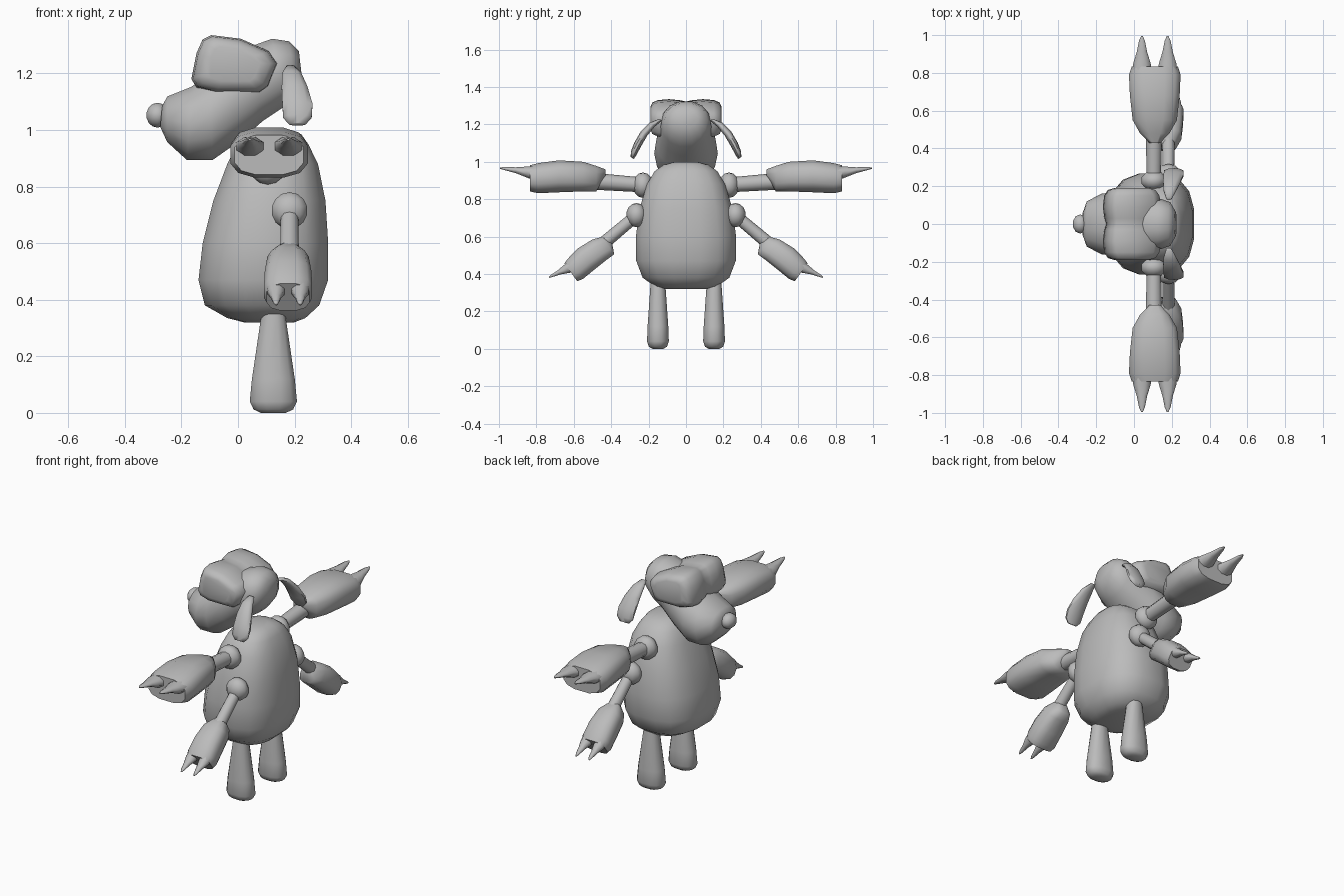
import bpy, bmesh, math
from mathutils import Vector, Matrix

if "Cube" in bpy.data.objects:
    bpy.data.objects.remove(bpy.data.objects["Cube"])

grey = bpy.data.materials.new("soft_grey")
grey.diffuse_color = (0.5, 0.5, 0.5, 1)
grey.use_nodes = True
grey.node_tree.nodes["Principled BSDF"].inputs["Base Color"].default_value = grey.diffuse_color


def finish(name, bm, angle=60):
    bmesh.ops.recalc_face_normals(bm, faces=bm.faces)
    me = bpy.data.meshes.new(name)
    bm.to_mesh(me)
    bm.free()
    me.materials.append(grey)
    ob = bpy.data.objects.new(name, me)
    bpy.context.collection.objects.link(ob)
    bpy.ops.object.select_all(action='DESELECT')
    ob.select_set(True)
    bpy.context.view_layer.objects.active = ob
    bpy.ops.object.shade_smooth_by_angle(angle=math.radians(angle))
    return ob


def ring(c, a, b, n=12, p=2.0):
    """Superellipse loop around c with half axes a and b."""
    c, a, b = Vector(c), Vector(a), Vector(b)
    pts = []
    for i in range(n):
        t = 2 * math.pi * (i + 0.5) / n
        u, v = math.cos(t), math.sin(t)
        pts.append(c + a * math.copysign(abs(u) ** (2 / p), u)
                   + b * math.copysign(abs(v) ** (2 / p), v))
    return pts


def loft(bm, rings):
    loops = [[bm.verts.new(q) for q in r] for r in rings]
    n = len(loops[0])
    for l0, l1 in zip(loops, loops[1:]):
        for i in range(n):
            j = (i + 1) % n
            bm.faces.new((l0[i], l0[j], l1[j], l1[i]))
    bm.faces.new(loops[0])
    bm.faces.new(loops[-1])


def ball(name, c, r):
    bm = bmesh.new()
    bmesh.ops.create_uvsphere(bm, u_segments=10, v_segments=7, radius=1)
    bm.transform(Matrix.Translation(c) @ Matrix.Diagonal((*r, 1)))
    return finish(name, bm)


def tube(name, p, q, r0, r1):
    p, q = Vector(p), Vector(q)
    side = Vector((1, 0, 0))
    up = (q - p).normalized().cross(side)
    bm = bmesh.new()
    loft(bm, [ring(p, side * r0, up * r0, 10), ring(q, side * r1, up * r1, 10)])
    return finish(name, bm)


def hand(name, origin, angle, s, sh, side):
    """Mitten with two pointed claws, built along +y then tilted."""
    bm = bmesh.new()
    prof = [(0.0, .03, .025, .06), (.05, .08, -.06, .08), (.12, .12, -.06, .102),
            (.25, .135, -.065, .11), (.36, .14, -.07, .095), (.405, .125, -.06, .083)]
    loft(bm, [ring((0, u, (lo + hi) / 2), (w, 0, 0), (0, 0, (hi - lo) / 2), 12, 2.8)
              for u, w, lo, hi in prof])
    for x in (-.068, .068):
        claw = [(.36, .058, .045, .035), (.42, .05, .032, .045), (.48, .03, .017, .055),
                (.54, .017, .009, .064), (.565, .005, .004, .066)]
        loft(bm, [ring((x, u, h), (w, 0, 0), (0, 0, t), 8) for u, w, t, h in claw])
    bm.transform(Matrix.Diagonal((1, side, 1, 1)) @ Matrix.Translation(origin)
                 @ Matrix.Rotation(angle, 4, 'X') @ Matrix.Diagonal((s, s * 1.1 if s < 1 else 1, sh, 1)))
    return finish(name, bm)


# Body
bm = bmesh.new()
body = [(.32, .02, .20, .12), (.335, -.04, .24, .17), (.38, -.12, .29, .235),
        (.47, -.143, .322, .27), (.60, -.128, .322, .272), (.75, -.09, .312, .252),
        (.88, -.04, .285, .212), (.95, -.005, .25, .17), (.985, .03, .225, .12),
        (1.0, .07, .18, .06)]
loft(bm, [ring(((a + b) / 2, 0, z), ((b - a) / 2, 0, 0), (0, w, 0), 16, 2.6)
          for z, a, b, w in body])
finish("body", bm)

# Head: snout sweeping up and back to the rounded skull
bm = bmesh.new()
head = [(-.268, 1.085, -.275, 1.01, .06), (-.25, 1.12, -.25, .955, .12),
        (-.165, 1.155, -.18, .89, .16), (-.10, 1.20, -.09, .89, .17),
        (-.03, 1.26, .01, .96, .16), (.05, 1.30, .09, 1.03, .142),
        (.12, 1.325, .165, 1.08, .133), (.18, 1.315, .205, 1.13, .115),
        (.215, 1.28, .226, 1.185, .065)]
loft(bm, [ring(((a + c) / 2, 0, (b + d) / 2), ((a - c) / 2, 0, (b - d) / 2), (0, w, 0), 14, 2.2)
          for a, b, c, d, w in head])
finish("head", bm)
ball("nose", (-.285, 0, 1.052), (.041, .052, .044))

# Two-lobed brow, same outline swept across the head
outline = [(-.165, 1.18), (-.147, 1.27), (-.125, 1.32), (-.095, 1.335), (.01, 1.322),
           (.11, 1.278), (.143, 1.235), (.11, 1.152), (.08, 1.13), (-.08, 1.13), (-.147, 1.15)]
bm = bmesh.new()
lobes = [(.19, .6), (.18, .82), (.15, .95), (.09, 1), (.03, .94)]
steps = [(-y, s) for y, s in lobes] + [(0, .87)] + lobes[::-1]
loft(bm, [[Vector((-.02 + (x + .02) * s, y, 1.235 + (z - 1.235) * s)) for x, z in outline]
          for y, s in steps])
finish("brow", bm)

for side, tag in ((-1, "right"), (1, "left")):
    # Drooping ear
    bm = bmesh.new()
    ear = [(.185, .135, 1.225, .015, .01), (.19, .18, 1.20, .035, .018),
           (.20, .225, 1.15, .048, .021), (.21, .26, 1.09, .056, .021),
           (.21, .28, 1.045, .053, .018), (.21, .287, 1.02, .03, .01)]
    loft(bm, [ring((x, side * y, z), (w, 0, 0), (0, side * t * .85, t * .5), 10)
              for x, y, z, w, t in ear])
    finish(tag + "_ear", bm)

    # Leg
    bm = bmesh.new()
    leg = [(0, .045, .03), (.012, .072, .05), (.04, .086, .06), (.12, .078, .057),
           (.33, .046, .042), (.40, .036, .036)]
    loft(bm, [ring((.125, side * .15, z), (a, 0, 0), (0, b, 0), 12, 2.3) for z, a, b in leg])
    finish(tag + "_leg", bm)

    # Upper arm
    ball(tag + "_upper_shoulder", (.105, side * .23, .875), (.07, .055, .068))
    tube(tag + "_upper_arm", (.105, side * .25, .878), (.105, side * .55, .90), .04, .046)
    hand(tag + "_upper_hand", (.11, .43, .90), 0, 1, 1, side)

    # Lower arm
    ball(tag + "_lower_shoulder", (.182, side * .265, .715), (.067, .055, .065))
    tube(tag + "_lower_arm", (.182, side * .28, .70), (.182, side * .50, .515), .032, .036)
    hand(tag + "_lower_hand", (.177, .385, .565), math.radians(-36), .625, .84, side)
